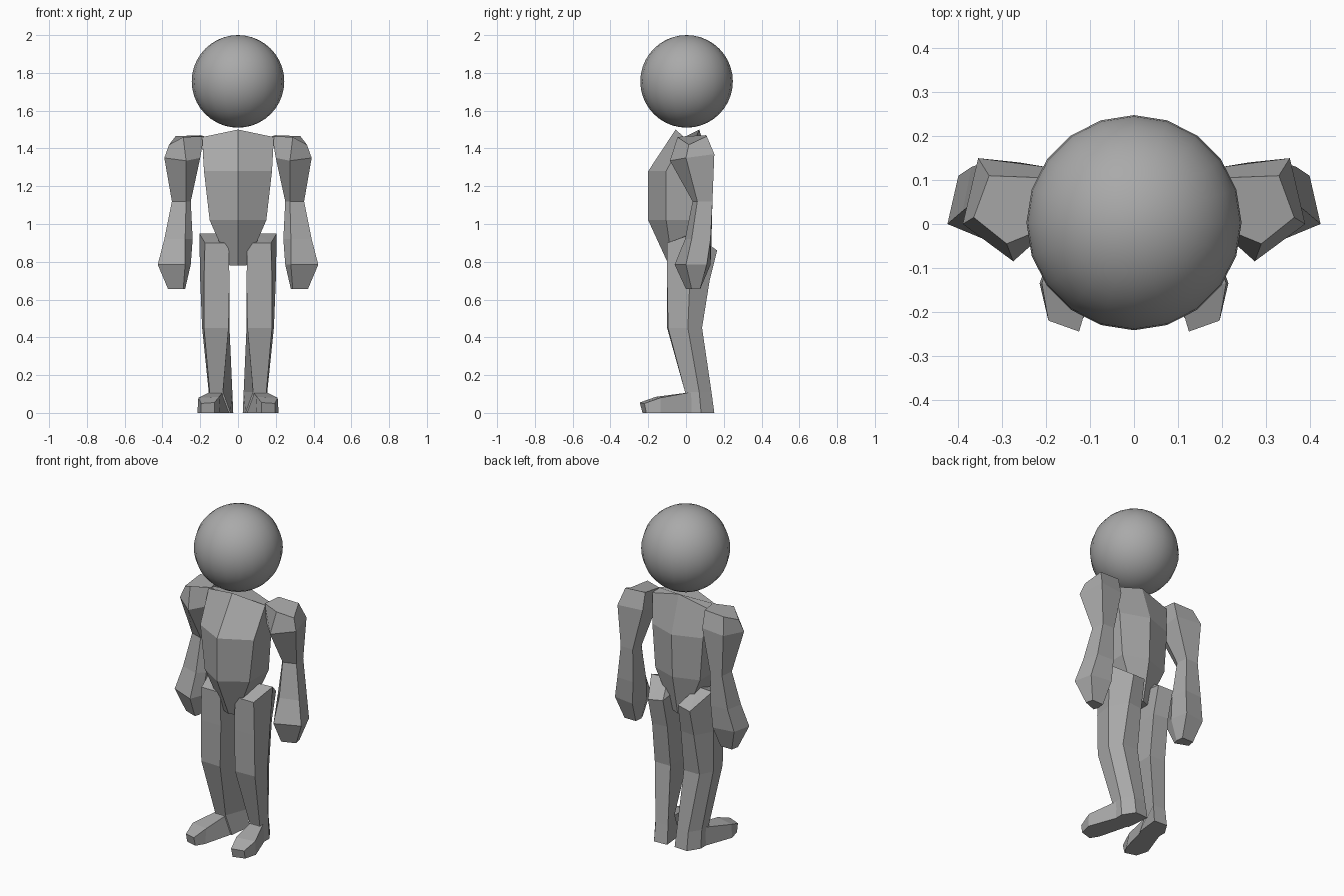
import bpy, bmesh

grey = bpy.data.materials.new("plain grey")
grey.diffuse_color = (0.4, 0.4, 0.4, 1)


def loft(name, rings, mirror=False, peak=None):
    """Skin matching rings of points, closing both ends; peak fans the first end to a point."""
    bm = bmesh.new()
    vs = [[bm.verts.new(p) for p in r] for r in rings]
    n = len(vs[0])
    for a, b in zip(vs, vs[1:]):
        for i in range(n):
            j = (i + 1) % n
            bm.faces.new((a[i], a[j], b[j], b[i]))
    bm.faces.new(vs[-1])
    if peak:
        top = bm.verts.new(peak)
        for i in range(n):
            bm.faces.new((vs[0][i], vs[0][(i + 1) % n], top))
    else:
        bm.faces.new(vs[0])
    bmesh.ops.recalc_face_normals(bm, faces=bm.faces)
    me = bpy.data.meshes.new(name)
    bm.to_mesh(me)
    bm.free()
    me.materials.append(grey)
    ob = bpy.data.objects.new(name, me)
    bpy.context.collection.objects.link(ob)
    if mirror:
        ob.modifiers.new("other side", 'MIRROR')
    return ob


def hexagon(front, front_side, back_side, back):
    """Symmetric six-sided section: centre front, two sides, centre back."""
    flip = lambda p: (-p[0], p[1], p[2])
    return [front, front_side, back_side, back, flip(back_side), flip(front_side)]


def level(z, *pts):
    return [(x, y, z) for x, y in pts]


# Head: smooth ball
bpy.ops.mesh.primitive_uv_sphere_add(segments=20, ring_count=20, radius=0.245, location=(0, 0.003, 1.755))
head = bpy.context.object
head.name = "head"
head.data.materials.append(grey)
bpy.ops.object.shade_smooth()

# Torso: ridged front and back, tapering between the legs
loft("torso", [
    hexagon((0, -0.055, 1.5), (0.19, -0.01, 1.46), (0.19, 0.05, 1.45), (0, 0.07, 1.5)),
    hexagon((0, -0.2, 1.28), (0.18, -0.105, 1.28), (0.17, 0.08, 1.28), (0, 0.14, 1.28)),
    hexagon((0, -0.2, 1.02), (0.15, -0.105, 1.02), (0.15, 0.08, 1.02), (0, 0.13, 1.02)),
    hexagon((0, -0.09, 0.78), (0.045, -0.07, 0.78), (0.045, 0.06, 0.78), (0, 0.08, 0.78)),
])

# Arms: shoulder, upper arm, elbow, wrist, hand
loft("arms", [
    [(0.29, -0.045, 1.46), (0.365, 0.015, 1.42), (0.33, 0.11, 1.465), (0.2, 0.105, 1.47), (0.18, 0, 1.465)],
    [(0.275, -0.085, 1.335), (0.39, 0, 1.35), (0.355, 0.15, 1.37), (0.2, 0.13, 1.37), (0.2, -0.01, 1.35)],
    level(1.12, (0.275, 0.035), (0.35, 0.06), (0.34, 0.14), (0.26, 0.14), (0.25, 0.07)),
    level(0.92, (0.28, -0.005), (0.39, 0.03), (0.37, 0.13), (0.26, 0.135), (0.24, 0.04)),
    level(0.785, (0.28, -0.06), (0.425, 0), (0.4, 0.11), (0.27, 0.13), (0.25, 0.02)),
    level(0.655, (0.29, 0), (0.37, 0.03), (0.36, 0.075), (0.285, 0.075), (0.28, 0.03)),
], mirror=True)

# Legs: slanted hip, knee, heel
loft("legs", [
    [(0.05, -0.1, 0.9), (0.175, -0.1, 0.9), (0.205, 0.04, 0.95), (0.14, 0.165, 0.86), (0.05, 0.15, 0.87)],
    level(0.7, (0.045, -0.1), (0.18, -0.1), (0.2, 0.02), (0.14, 0.125), (0.045, 0.115)),
    level(0.45, (0.05, -0.1), (0.18, -0.095), (0.19, 0.01), (0.15, 0.085), (0.045, 0.085)),
    level(0.11, (0.08, -0.005), (0.15, -0.005), (0.155, 0.07), (0.11, 0.135), (0.03, 0.13)),
    level(0, (0.04, 0), (0.155, 0), (0.155, 0.08), (0.11, 0.15), (0.025, 0.145)),
], mirror=True, peak=(0.1, 0.03, 0.95))

# Feet: turned slightly outward
loft("feet", [
    [(0.04, 0.03, 0), (0.155, 0.03, 0), (0.15, 0.03, 0.11), (0.08, 0.03, 0.11)],
    [(0.095, -0.18, 0), (0.215, -0.135, 0), (0.21, -0.135, 0.08), (0.1, -0.16, 0.085)],
    [(0.125, -0.23, 0), (0.195, -0.21, 0), (0.195, -0.22, 0.05), (0.125, -0.245, 0.055)],
], mirror=True)
